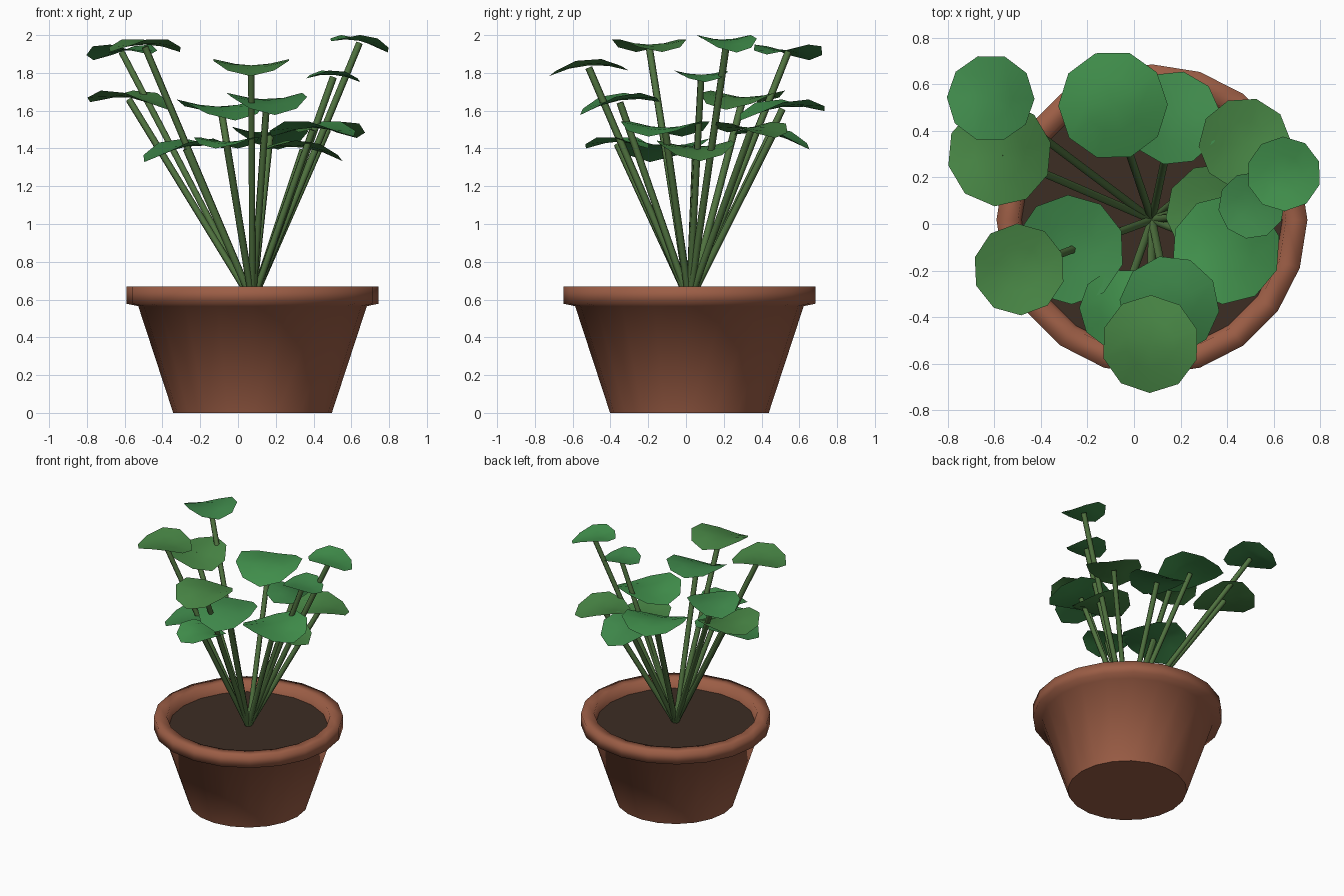
import bpy, bmesh, math
from mathutils import Vector

if "Cube" in bpy.data.objects:
    bpy.data.objects.remove(bpy.data.objects["Cube"])

CX, CY = 0.077, 0.018
SOIL_Z = 0.6


def material(name, rgb):
    m = bpy.data.materials.new(name)
    m.diffuse_color = (*rgb, 1)
    m.use_nodes = True
    m.node_tree.nodes["Principled BSDF"].inputs["Base Color"].default_value = m.diffuse_color
    return m


CLAY = material("clay", (0.33, 0.11, 0.06))
EARTH = material("earth", (0.045, 0.026, 0.017))
STEM = material("stem_green", (0.08, 0.17, 0.05))
LEAVES = [material("leaf_green_%d" % i, c) for i, c in enumerate(
    [(0.05, 0.25, 0.07), (0.065, 0.24, 0.06), (0.055, 0.29, 0.075)])]


def finish(name, bm, mat, smooth=True):
    me = bpy.data.meshes.new(name)
    for f in bm.faces:
        f.smooth = smooth and len(f.verts) <= 4
    bm.to_mesh(me)
    bm.free()
    me.materials.append(mat)
    ob = bpy.data.objects.new(name, me)
    bpy.context.collection.objects.link(ob)
    return ob


def lathe(name, profile, mat, n=20):
    """Revolve an (r, z) profile; close the first ring with a flat cap."""
    bm = bmesh.new()
    rings = [[bm.verts.new((CX + r * math.cos(2 * math.pi * i / n),
                            CY + r * math.sin(2 * math.pi * i / n), z))
              for i in range(n)] for r, z in profile]
    for a, b in zip(rings, rings[1:]):
        for i in range(n):
            j = (i + 1) % n
            bm.faces.new((a[i], a[j], b[j], b[i]))
    bm.faces.new(rings[0][::-1])
    return finish(name, bm, mat)


def stem(name, top, radius=0.019, n=6):
    base = Vector((CX, CY, SOIL_Z - 0.01))
    axis = top - base
    bm = bmesh.new()
    bmesh.ops.create_cone(bm, cap_ends=True, segments=n, radius1=radius,
                          radius2=radius, depth=axis.length)
    ob = finish(name, bm, STEM)
    ob.location = (base + top) / 2
    ob.rotation_euler = axis.to_track_quat('Z', 'Y').to_euler()


def leaf(name, c, r, tilt, mat, n=10):
    """Round saddle-shaped blade: droops outward, cups up across its width."""
    out = Vector((c.x - CX, c.y - CY, 0)).normalized()
    side = Vector((-out.y, out.x, 0))
    bm = bmesh.new()

    def point(t, a):
        u, v = t * math.cos(a), t * math.sin(a)
        z = r * (0.17 * v * v - 0.2 * u * u) + tilt * u / 2
        return bm.verts.new(c + out * u * r + side * v * r + Vector((0, 0, z)))

    centre = point(0, 0)
    rings = [[point(t, 2 * math.pi * i / n) for i in range(n)] for t in (0.5, 1.0)]
    for i in range(n):
        j = (i + 1) % n
        bm.faces.new((centre, rings[0][i], rings[0][j]))
        bm.faces.new((rings[0][i], rings[1][i], rings[1][j], rings[0][j]))
    finish(name, bm, mat)


# Pot with overhanging rim
lathe("pot", [(0.42, 0), (0.605, 0.565), (0.667, 0.578), (0.667, 0.67),
              (0.575, 0.67), (0.555, 0.58)], CLAY)

# Soil
lathe("soil", [(0.572, SOIL_Z), (0.56, SOIL_Z - 0.02)], EARTH)
bm = bmesh.new()
bm.from_mesh(bpy.data.objects["soil"].data)
bmesh.ops.reverse_faces(bm, faces=bm.faces)
bm.to_mesh(bpy.data.objects["soil"].data)
bm.free()

# Leaves: x, y, z, radius, height change from inner to outer edge
plants = [
    (-0.615, 0.54, 1.92, 0.188, -0.03), (-0.577, 0.30, 1.67, 0.225, 0.04),
    (-0.09, 0.51, 1.62, 0.235, 0.05), (0.17, 0.455, 1.475, 0.203, -0.08),
    (0.475, 0.345, 1.51, 0.198, -0.03), (0.643, 0.215, 1.97, 0.16, -0.06),
    (0.505, 0.08, 1.79, 0.144, -0.02), (0.345, 0.05, 1.405, 0.21, -0.06),
    (0.395, -0.11, 1.51, 0.235, 0.0), (0.152, -0.35, 1.655, 0.215, -0.07),
    (0.07, -0.515, 1.84, 0.21, -0.03), (-0.06, -0.365, 1.435, 0.175, 0.0),
    (-0.275, -0.11, 1.41, 0.235, -0.07), (-0.493, -0.195, 1.95, 0.197, 0.0),
]
for i, (x, y, z, r, tilt) in enumerate(plants):
    c = Vector((x, y, z))
    leaf("leaf_%d" % (i + 1), c, r, tilt, LEAVES[i % 3])
    stem("stem_%d" % (i + 1), c - Vector((0, 0, 0.012)))
